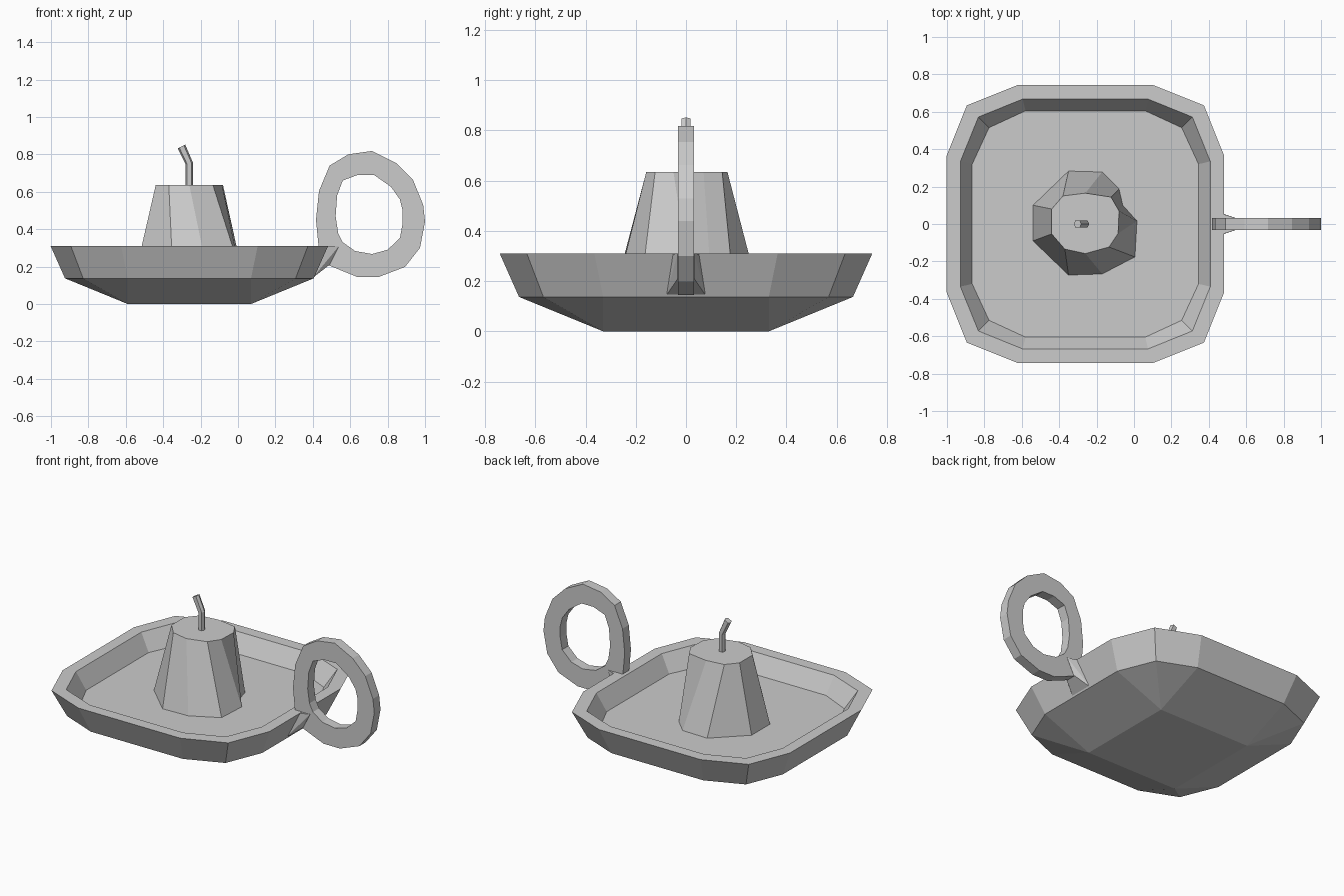
import bpy, bmesh
from mathutils import Vector

if "Cube" in bpy.data.objects:
    bpy.data.objects.remove(bpy.data.objects["Cube"])

CX = -0.26  # centre of dish and candle


def make(name, verts, faces):
    mesh = bpy.data.meshes.new(name)
    mesh.from_pydata(verts, [], faces)
    bm = bmesh.new()
    bm.from_mesh(mesh)
    bmesh.ops.recalc_face_normals(bm, faces=bm.faces)
    bm.to_mesh(mesh)
    bm.free()
    ob = bpy.data.objects.new(name, mesh)
    bpy.context.collection.objects.link(ob)
    return ob


def bridge(a, b, n):
    """Quads between two closed loops starting at indices a and b."""
    return [(a + i, a + (i + 1) % n, b + (i + 1) % n, b + i) for i in range(n)]


def rounded_square(half, side, corner, z):
    """Twelve-point chamfered square around the dish centre."""
    pts = []
    for k in range(4):
        for x, y in ((half, side), (corner, corner), (side, half)):
            for _ in range(k):
                x, y = -y, x
            pts.append((CX + x, y, z))
    return pts


# Dish: floor, inner wall, rim, outer wall, square foot
loops = [(0.605, 0.32, 0.515, 0.20), (0.668, 0.335, 0.572, 0.31),
         (0.742, 0.365, 0.634, 0.31), (0.665, 0.33, 0.568, 0.137)]
verts, faces = [], [tuple(range(12))]
for loop in loops:
    verts += rounded_square(*loop)
for i in range(3):
    faces += bridge(12 * i, 12 * i + 12, 12)
foot = len(verts)
verts += [(CX + 0.33 * x, 0.33 * y, 0) for x, y in ((1, 1), (-1, 1), (-1, -1), (1, -1))]
for k in range(4):
    r, nxt = 36 + 3 * k, 36 + (3 * k + 3) % 12
    faces += [(r, r + 1, foot + k), (r + 1, r + 2, foot + k),
              (r + 2, nxt, foot + (k + 1) % 4, foot + k)]
faces.append(tuple(range(foot, foot + 4)))
make("dish", verts, faces)

# Candle stub: irregular tapered ten-sided body
top = [(0, .165), (.137, .144), (.18, .07), (.175, -.05), (.126, -.123),
       (0, -.158), (-.11, -.134), (-.18, -.053), (-.18, .08), (-.12, .15)]
base = [(.09, .278), (.18, .187), (.2, .1), (.276, .016), (.265, -.176),
        (.09, -.267), (-.09, -.273), (-.28, -.09), (-.28, .10), (-.09, .283)]
verts = [(CX + x, y, 0.635) for x, y in top] + [(CX + x, y, 0.20) for x, y in base]
make("candle", verts, [tuple(range(10)), tuple(range(10, 20))] + bridge(0, 10, 10))

# Wick: six-sided bent stem
section = [(.02, 0), (.012, .018), (-.012, .018), (-.02, 0), (-.012, -.018), (.012, -.018)]
verts = []
for x, z, tilt in ((CX, 0.62, 0), (CX, 0.75, 0.2), (CX - 0.042, 0.842, 0.5)):
    verts += [(x + u, v, z + u * tilt) for u, v in section]
make("wick", verts, [tuple(range(6)), tuple(range(12, 18))] + bridge(0, 6, 6) + bridge(6, 12, 6))

# Handle: flat-sided oval ring
outer = [(.49, .74), (.59, .80), (.717, .818), (.845, .754), (.936, .663), (.99, .53),
         (1.0, .44), (.973, .30), (.893, .198), (.754, .145), (.636, .145), (.476, .21),
         (.43, .315), (.417, .45), (.433, .604)]
inner = [(.56, .66), (.64, .69), (.727, .69), (.818, .626), (.865, .56), (.88, .50),
         (.88, .43), (.866, .353), (.80, .29), (.717, .267), (.626, .283), (.56, .33),
         (.535, .38), (.522, .47), (.53, .58)]
n = len(outer)
verts = []
for loop, y in ((outer, -.032), (outer, .032), (inner, .032), (inner, -.032)):
    verts += [(x, y, z) for x, z in loop]
faces = []
for i in range(4):
    faces += bridge(n * i, n * ((i + 1) % 4), n)
make("handle_ring", verts, faces)

# Handle joint: wedge flaring onto the dish wall
bracket = make("handle_joint", [], [])
bm = bmesh.new()
for x, y, z in ((.40, .08, .14), (.47, .055, .308), (.49, .033, .21), (.54, .033, .31)):
    for s in (-1, 1):
        bm.verts.new(Vector((x, s * y, z)))
bmesh.ops.convex_hull(bm, input=bm.verts)
bm.to_mesh(bracket.data)
bm.free()
